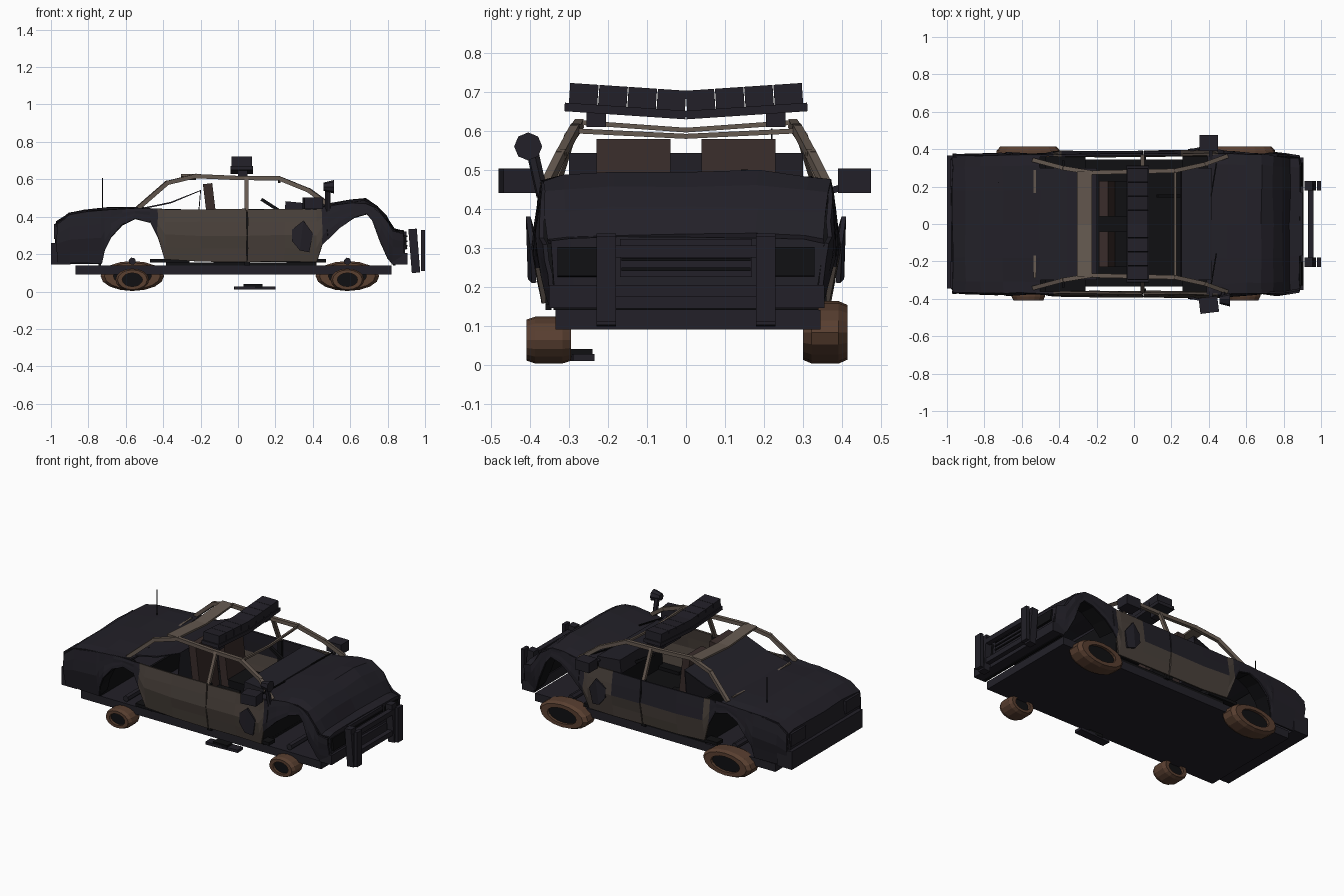
import bpy, bmesh, math, random
from mathutils import Vector, Matrix

if "Cube" in bpy.data.objects:
    bpy.data.objects.remove(bpy.data.objects["Cube"])
random.seed(4)

def mat(name, c):
    m = bpy.data.materials.new(name)
    m.diffuse_color = (*c, 1)
    m.use_nodes = True
    m.node_tree.nodes["Principled BSDF"].inputs["Base Color"].default_value = m.diffuse_color
    return m

CHAR = mat("charred_paint", (.016, .0145, .021))
BLACK = mat("soot", (.005, .005, .006))
BROWN = mat("scorched_metal", (.13, .10, .08))
DOOR = mat("scorched_door", (.068, .053, .044))
RUST = mat("rusty_tire", (.10, .05, .03))
SEAT = mat("burnt_seat", (.04, .025, .023))

def finish(name, bm, m, thick=0):
    bmesh.ops.recalc_face_normals(bm, faces=bm.faces)
    me = bpy.data.meshes.new(name)
    bm.to_mesh(me)
    bm.free()
    me.materials.append(m)
    o = bpy.data.objects.new(name, me)
    bpy.context.collection.objects.link(o)
    if thick:
        s = o.modifiers.new("thickness", 'SOLIDIFY')
        s.thickness, s.offset = thick, 0
    return o

def box(name, x, y, z, m=CHAR, rot=(0, 0, 0)):
    """Box from (min, max) ranges, turned about its centre."""
    bm = bmesh.new()
    bmesh.ops.create_cube(bm, size=1)
    for v in bm.verts:
        v.co = Vector([v.co[i] * (r[1] - r[0]) for i, r in enumerate((x, y, z))])
    o = finish(name, bm, m)
    o.location = [(r[0] + r[1]) / 2 for r in (x, y, z)]
    o.rotation_euler = rot

def rod(name, pts, r, m=BROWN, sides=4):
    """Chain of straight bars along a path."""
    bm = bmesh.new()
    for p, q in zip(pts, pts[1:]):
        p, q = Vector(p), Vector(q)
        d = q - p
        M = Matrix.Translation((p + q) / 2) @ d.to_track_quat('Z', 'Y').to_matrix().to_4x4() @ Matrix.Rotation(math.pi / 4, 4, 'Z')
        bmesh.ops.create_cone(bm, cap_ends=True, segments=sides, radius1=r, radius2=r, depth=d.length + r, matrix=M)
    finish(name, bm, m)

def grid(name, rows, m, thick=.012, jitter=0):
    """Skin quads between rows of points."""
    bm = bmesh.new()
    vs = [[bm.verts.new(Vector(p) + Vector([random.uniform(-jitter, jitter) for _ in p])) for p in r] for r in rows]
    for a, b in zip(vs, vs[1:]):
        for i in range(len(a) - 1):
            bm.faces.new((a[i], a[i + 1], b[i + 1], b[i]))
    return finish(name, bm, m, thick)

def lerp(t, table):
    for (a, u), (b, v) in zip(table, table[1:]):
        if t <= b:
            return u + (v - u) * max(0, (t - a) / (b - a))
    return table[-1][1]

def side_y(x, z):
    return lerp(x, [(-.98, .355), (-.5, .37), (.5, .375), (.75, .37), (.9, .345)]) * lerp(z, [(.15, .97), (.3, 1.04), (.46, .985)])

def side(name, cols, s, m):
    """Curved side panel; cols are (x, low z, high z)."""
    rows = [[(x, s * side_y(x, lo + (hi - lo) * t / 4), lo + (hi - lo) * t / 4) for t in range(5)] for x, lo, hi in cols]
    return grid(name, rows, m, .012, .003)

def deck(name, secs):
    """Crowned top panel; sections are (x, centre z, edge z, half width)."""
    rows = [[(x, w * f, ze + (zc - ze) * (1 - f ** 4)) for f in (-1, -.85, -.5, 0, .5, .85, 1)] for x, zc, ze, w in secs]
    grid(name, rows, CHAR, .012, .004)

# Floor, cabin mat and bulkheads
box("floor_pan", (-.87, .82), (-.335, .345), (.09, .14))
box("cabin_floor", (-.38, .42), (-.335, .345), (.14, .155), BLACK)
for n, x in (("rear_bulkhead", -.378), ("firewall", .412), ("trunk_wall", -.74), ("radiator_wall", .835)):
    box(n, (x - .007, x + .007), (-.34, .34), (.14, .31 if x > .8 else .425), BLACK)

# Hood, nose and trunk
deck("hood", [(.39, .45, .435, .37), (.5, .465, .452, .372), (.6, .487, .47, .37), (.68, .492, .468, .368),
              (.74, .455, .44, .365), (.79, .4, .385, .36), (.83, .33, .32, .355), (.88, .325, .31, .35), (.885, .2, .2, .34)])
deck("trunk", [(-.5, .445, .44, .365), (-.7, .442, .433, .365), (-.82, .432, .423, .36), (-.9, .415, .407, .36),
               (-.965, .37, .36, .355), (-.972, .25, .25, .35)])
rod("antenna", [(-.725, .22, .43), (-.725, .22, .605)], .003, BLACK)

# Fenders and doors on both sides
REAR = [(-.97, .15, .36), (-.9, .15, .407), (-.73, .15, .43), (-.715, .22, .432), (-.68, .29, .436),
        (-.62, .355, .44), (-.55, .39, .442), (-.47, .37, .444)]
BACKDOOR = [(-.47, .37, .444), (-.43, .29, .442), (-.39, .17, .44), (-.2, .16, .44), (.046, .16, .44)]
FRONTDOOR = [(.052, .16, .44), (.25, .16, .44), (.42, .16, .44), (.45, .25, .445), (.48, .28, .45)]
FRONT = [(.48, .28, .45), (.54, .34, .46), (.62, .395, .473), (.69, .415, .465), (.72, .38, .45),
         (.76, .27, .42), (.8, .18, .37), (.825, .15, .325), (.885, .15, .31)]
for s in (-1, 1):
    side("rear_fender", REAR, s, CHAR)
    for n, cols in (("rear_door", BACKDOOR), ("front_door", FRONTDOOR)):
        me = side(n, cols, s, DOOR).data
        me.materials.append(CHAR)
        for f in me.polygons:  # soot patches: upper far side, near ends
            f.material_index = int(s > 0 and f.center.z > .3 and -.4 < f.center.x < .3 or abs(f.center.x) > .44)
    side("front_fender", FRONT, s, CHAR)
    for arch in (REAR[2:], FRONT[:8]):  # wheel arch lips
        grid("arch_liner", [[(x, s * .27, z + .01), (x, s * side_y(x, z), z)] for x, z, _ in arch], BLACK, .006)
    box("door_post", (.035, .063), sorted((s * .345, s * .36)), (.14, .44), BLACK)
    for x in (-.47, .26):
        box("sill_rail", (x, x + .21), sorted((s * .3, s * .36)), (.155, .175), BLACK)
    # roof rail and pillars
    rod("roof_frame", [(.49, s * .36, .46), (.38, s * .32, .54), (.22, s * .285, .605), (0, s * .28, .607),
                       (-.23, s * .275, .617), (-.38, s * .3, .58), (-.53, s * .34, .45)], .016)
    rod("centre_pillar", [(.045, s * .36, .43), (.045, s * .285, .605)], .014)
    # lamps, mirrors and wipers
    box("headlight", (.87, .9), sorted((s * .2, s * .33)), (.225, .3), BLACK, (0, -.15, 0))
    box("tail_light", (-.985, -.95), sorted((s * .2, s * .345)), (.28, .36))
    box("mirror", (.35, .45), sorted((s * .39, s * .475)), (.44, .503), CHAR, (0, 0, .12 if s < 0 else 0))
    rod("mirror_arm", [(.41, s * .35, .44), (.41, s * .4, .455)], .012, CHAR)
    rod("wiper", [(.41, s * .24 - .1, .463), (.44, s * .24 + .08, .48)], .005, BLACK)
    # peeled door skin
    grid("peeled_panel", [[(.29, s * .39, .33), (.29, s * .395, .27)], [(.35, s * .405, .38), (.33, s * .4, .22)],
                          [(.4, s * .395, .31), (.38, s * .39, .21)]], CHAR)

# Roof cross members
grid("rear_roof_bar", [[(x, y, .622 - .02 * (1 - abs(y) / .28)) for y in (-.28, -.14, 0, .14, .28)] for x in (-.305, -.225)], BROWN, .012)
for x, z in ((.22, .6), (-.53, .45)):
    rod("roof_cross_bar", [(x, -.285, z), (x, 0, z - .014), (x, .285, z)], .009)

# Bumpers and grille
box("front_bumper", (.82, .905), (-.352, .355), (.145, .205))
box("grille", (.865, .9), (-.17, .17), (.225, .322))
for z in (.245, .27, .295):
    box("grille_slat", (.9, .906), (-.165, .165), (z - .004, z + .004), BLACK)
box("rear_bumper", (-1, -.895), (-.345, .365), (.145, .26))

# Loose push bar
for s in (-1, 1):
    y = sorted((s * .18, s * .23))
    box("push_bar_upright", (.92, .965), y, (.1, .335), CHAR, (0, -.08, 0))
    box("push_bar_pad", (.978, 1), y, (.11, .33))
for z in (.16, .29):
    rod("push_bar_cross", [(.945, -.2, z), (.945, .2, z)], .022, CHAR)

# Wheels: squashed rings, larger on the far side
def wheel(x, y, rx, rz):
    prof = [(-.057, .6), (-.057, .88), (-.035, 1), (.035, 1), (.057, .88), (.057, .6), (-.057, .6)]
    angles = [2 * math.pi * i / 16 for i in range(17)]
    rows = [[(rx * r * math.cos(a), w, rz * r * math.sin(a)) for w, r in prof] for a in angles]
    grid("tire", rows, RUST, 0).location = (x, y, rz + .003)
    bm = bmesh.new()
    bmesh.ops.create_cone(bm, cap_ends=True, segments=16, radius1=.62, radius2=.62, depth=.08,
                          matrix=Matrix.Diagonal((rx, 1, rz, 1)) @ Matrix.Rotation(math.pi / 2, 4, 'X'))
    finish("hub", bm, BLACK).location = (x, y, rz + .003)

for x in (-.565, .585):
    wheel(x, -.352, .09, .06)
    wheel(x, .357, .17, .08)
    rod("axle", [(x, -.31, .162), (x, .31, .162)], .02, CHAR, 6)

# Seats, dashboard and rear bench
for s in (-1, 1):
    y = sorted((s * .04, s * .23))
    box("front_seat_back", (-.165, -.115), y, (.2, .578), SEAT, (0, -.12, 0))
    box("front_seat_base", (-.13, .05), y, (.15, .27), BLACK)
box("dashboard", (.25, .41), (-.3, .3), (.39, .475), CHAR, (0, .1, 0))
bench = [(-.53, .44), (-.36, .475), (-.2, .54), (-.22, .3), (-.36, .3), (-.53, .42), (-.53, .44)]
grid("rear_bench", [[(x, y, z) for x, z in bench] for y in (-.3, .3)], CHAR, .008)
rod("steering_column", [(.24, .15, .42), (.13, .15, .49)], .012, BLACK)

# Light bar, sagging in the middle
tilt = math.atan(.067)
for s in (-1, 1):
    box("light_bar_beam", (-.04, .08), sorted((0, s * .312)), (.64, .662), CHAR, (s * tilt, 0, 0))
    box("light_bar_foot", (0, .05), sorted((s * .205, s * .255)), (.61, .65))
    for i in range(4):
        y = s * (.0375 + .075 * i)
        z = .675 + .067 * abs(y)
        box("light_bar_lamp", (-.035, .075), (y - .0365, y + .0365), (z - .028, z + .028), CHAR, (s * tilt, 0, 0))

# Spotlight on the near pillar
rod("spotlight_post", [(.48, -.37, .44), (.48, -.395, .55)], .016, CHAR, 6)
bm = bmesh.new()
bmesh.ops.create_cone(bm, cap_ends=True, segments=8, radius1=.022, radius2=.036, depth=.055,
                      matrix=Matrix.Rotation(math.pi / 2, 4, 'Y'))
finish("spotlight", bm, CHAR).location = (.485, -.405, .56)

# Fallen part lying below
box("fallen_plate", (-.02, .2), (-.295, -.24), (.01, .028), CHAR, (0, 0, .05))
box("fallen_block", (.03, .13), (-.295, -.24), (.02, .04), BLACK)
